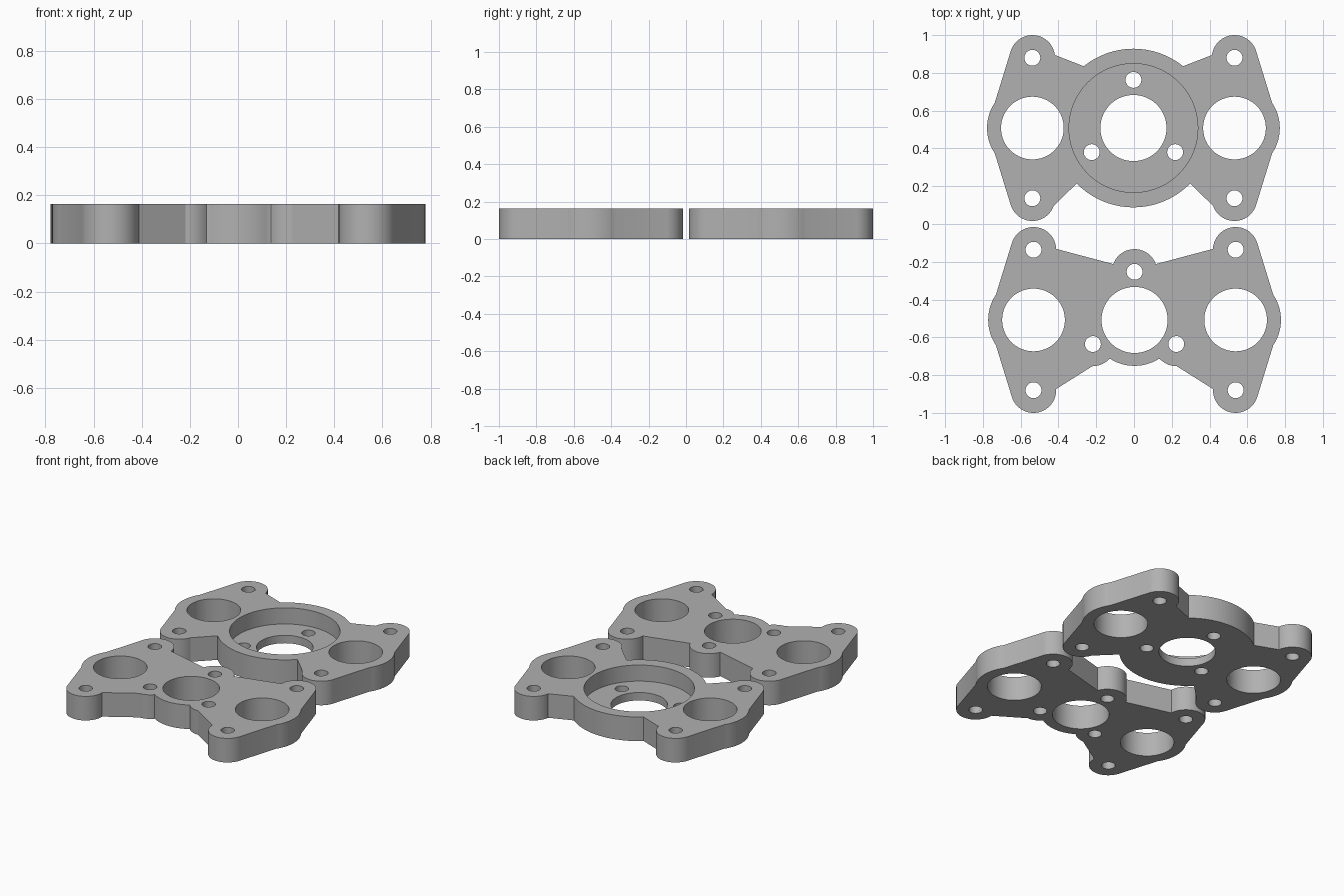
import bpy, bmesh
from math import radians, cos, sin, ceil

cube = bpy.data.objects.get("Cube")
if cube:
    bpy.data.objects.remove(cube, do_unlink=True)

THICK = 0.164
BORE_DEPTH = 0.11
SIDE_X, EAR_Y = 0.535, 0.372
EAR_R, LOBE_R, BOLT_R = 0.12, 0.24, 0.042

grey = bpy.data.materials.new("plain grey")
grey.use_nodes = True
colour = (0.44, 0.44, 0.44, 1)
grey.diffuse_color = colour
grey.node_tree.nodes["Principled BSDF"].inputs["Base Color"].default_value = colour


def arc(cx, cy, r, start, end):
    steps = max(2, ceil(abs(end - start) / 5))
    angles = [radians(start + (end - start) * i / steps) for i in range(steps + 1)]
    return [(cx + r * cos(a), cy + r * sin(a)) for a in angles]


def prism(name, outlines, z0, z1, place):
    """Extrude closed outlines between two heights."""
    bm = bmesh.new()
    for pts in outlines:
        face = bm.faces.new([bm.verts.new((x, y, z0)) for x, y in pts])
        top = bmesh.ops.extrude_face_region(bm, geom=[face])["geom"]
        verts = [v for v in top if isinstance(v, bmesh.types.BMVert)]
        bmesh.ops.translate(bm, verts=verts, vec=(0, 0, z1 - z0))
    bmesh.ops.recalc_face_normals(bm, faces=bm.faces)
    mesh = bpy.data.meshes.new(name)
    bm.to_mesh(mesh)
    bm.free()
    mesh.materials.append(grey)
    obj = bpy.data.objects.new(name, mesh)
    obj.location = (*place, 0)
    bpy.context.collection.objects.link(obj)
    return obj


def circle(x, y, r):
    return arc(x, y, r, 0, 360)[:-1]


def cut(obj, cutter):
    cutter.hide_render = True
    bpy.context.view_layer.update()
    mod = obj.modifiers.new("cut", 'BOOLEAN')
    mod.operation, mod.solver, mod.object = 'DIFFERENCE', 'EXACT', cutter
    bpy.ops.object.select_all(action='DESELECT')
    obj.select_set(True)
    bpy.context.view_layer.objects.active = obj
    bpy.ops.object.modifier_apply(modifier=mod.name)
    bpy.data.objects.remove(cutter, do_unlink=True)


def plate(name, place, upper, lower, ear_in_top, ear_in_low, bore=None):
    # right half of the outline, clockwise, then mirrored
    half = upper
    half += arc(SIDE_X, EAR_Y, EAR_R, ear_in_top, 16)
    half += arc(SIDE_X, 0, LOBE_R, 34, -34)
    half += arc(SIDE_X, -EAR_Y, EAR_R, -16, ear_in_low)
    half += lower
    outline = half + [(-x, y) for x, y in reversed(half[1:-1])]
    body = prism(name, [outline], 0, THICK, place)

    # through holes: centre, sides, ears and three bolts
    holes = [circle(0, 0, 0.175)]
    for s in (-1, 1):
        holes.append(circle(s * SIDE_X, 0, 0.166))
        holes += [circle(s * SIDE_X, t * EAR_Y, BOLT_R) for t in (-1, 1)]
    for a in (90, 210, 330):
        holes.append(circle(0.255 * cos(radians(a)), 0.255 * sin(radians(a)), BOLT_R))
    cut(body, prism("hole_cutter", holes, -0.1, THICK + 0.1, place))

    # round recess in the top
    if bore:
        cut(body, prism("bore_cutter", [circle(0, 0, bore)],
                        THICK - BORE_DEPTH, THICK + 0.1, place))
    bpy.ops.object.shade_smooth_by_angle(angle=radians(20))


# back plate with a wide ring and recess
plate("recessed_plate", (-0.003, 0.508),
      arc(0, 0, 0.42, 90, 51.2), arc(0, 0, 0.42, -44.3, -90), 173, -160, bore=0.341)

# front plate with bolt bosses around the centre
plate("flat_plate", (0.003, -0.508),
      arc(0, 0.255, 0.12, 90, 20),
      arc(0.22, -0.127, 0.117, -89, -138) + arc(0, 0, 0.243, -58, -90), 178, -183)
